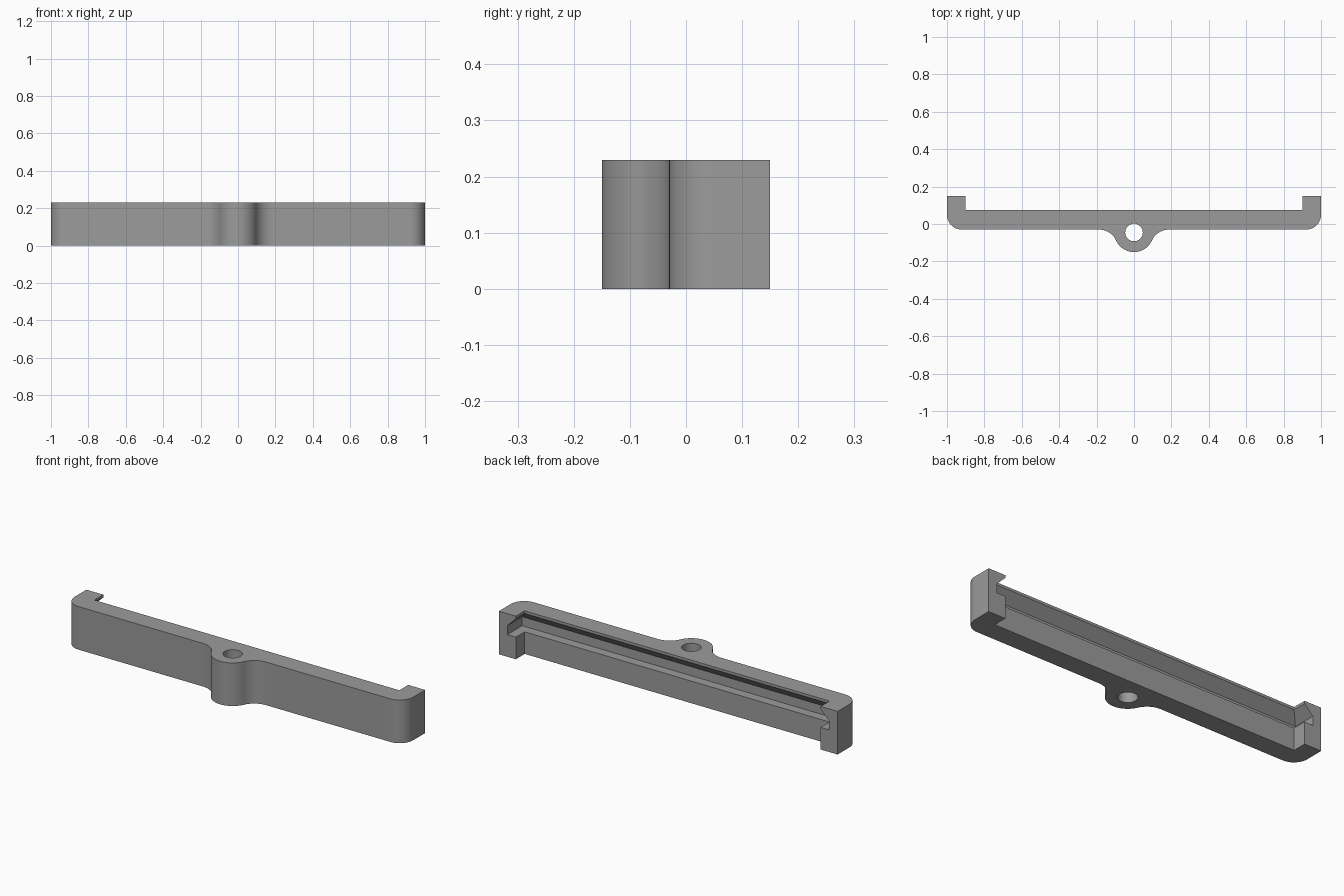
import bpy, bmesh, math

if "Cube" in bpy.data.objects:
    bpy.data.objects.remove(bpy.data.objects["Cube"])

H = 0.23               # height of the bracket
FRONT, BACK = -0.03, 0.15
BOSS_Y, BOSS_R, FIL_R = -0.045, 0.105, 0.10

grey = bpy.data.materials.new("grey plastic")
grey.diffuse_color = (0.33, 0.33, 0.33, 1)
grey.use_nodes = True
grey.node_tree.nodes["Principled BSDF"].inputs["Base Color"].default_value = grey.diffuse_color


def arc(cx, cy, r, a0, a1, n):
    return [(cx + r * math.cos(math.radians(a0 + (a1 - a0) * i / n)),
             cy + r * math.sin(math.radians(a0 + (a1 - a0) * i / n))) for i in range(n + 1)]


def loft(name, layers):
    """Solid through stacked outlines, each given as (z, points)."""
    bm = bmesh.new()
    rings = [[bm.verts.new((x, y, z)) for x, y in pts] for z, pts in layers]
    n = len(rings[0])
    bm.faces.new(rings[0][::-1])
    bm.faces.new(rings[-1])
    for a, b in zip(rings, rings[1:]):
        for i in range(n):
            j = (i + 1) % n
            bm.faces.new((a[i], a[j], b[j], b[i]))
    bmesh.ops.recalc_face_normals(bm, faces=bm.faces)
    me = bpy.data.meshes.new(name)
    bm.to_mesh(me)
    bm.free()
    ob = bpy.data.objects.new(name, me)
    me.materials.append(grey)
    bpy.context.collection.objects.link(ob)
    return ob


# Right half of the plan outline: boss, fillet, rounded corner, end arm
fx = math.sqrt((BOSS_R + FIL_R) ** 2 - (FRONT - FIL_R - BOSS_Y) ** 2)
ang = math.degrees(math.atan2(FRONT - FIL_R - BOSS_Y, fx))
half = arc(0, BOSS_Y, BOSS_R, -90, ang, 16)
half += arc(fx, FRONT - FIL_R, FIL_R, 180 + ang, 90, 14)[1:]
half += arc(0.92, FRONT + 0.08, 0.08, -90, 0, 12)
half += [(1, BACK), (0.9, BACK), (0.9, 0.075)]
outline = half + [(-x, y) for x, y in half[:0:-1]]
bracket = loft("bracket", [(0, outline), (H, outline)])

# Undercut slot around the inner side, with a sloping roof
def slot(x, y):
    return [(-x, y), (x, y), (x, 0.3), (-x, 0.3)]

slot_cutter = loft("slot_cutter", [(0.118, slot(0.95, 0.025)),
                                   (0.166, slot(0.95, 0.025)),
                                   (0.246, slot(0.87, 0.105))])

# Vertical hole through the boss
circle = arc(0, BOSS_Y, 0.047, 0, 360, 40)[:-1]
hole_cutter = loft("hole_cutter", [(-0.1, circle), (H + 0.1, circle)])

bpy.context.view_layer.objects.active = bracket
bracket.select_set(True)
for cutter in (slot_cutter, hole_cutter):
    mod = bracket.modifiers.new(cutter.name, "BOOLEAN")
    mod.operation = "DIFFERENCE"
    mod.solver = "EXACT"
    mod.object = cutter
    bpy.ops.object.modifier_apply(modifier=mod.name)
    bpy.data.objects.remove(cutter)

bpy.ops.object.shade_smooth_by_angle(angle=math.radians(30))
